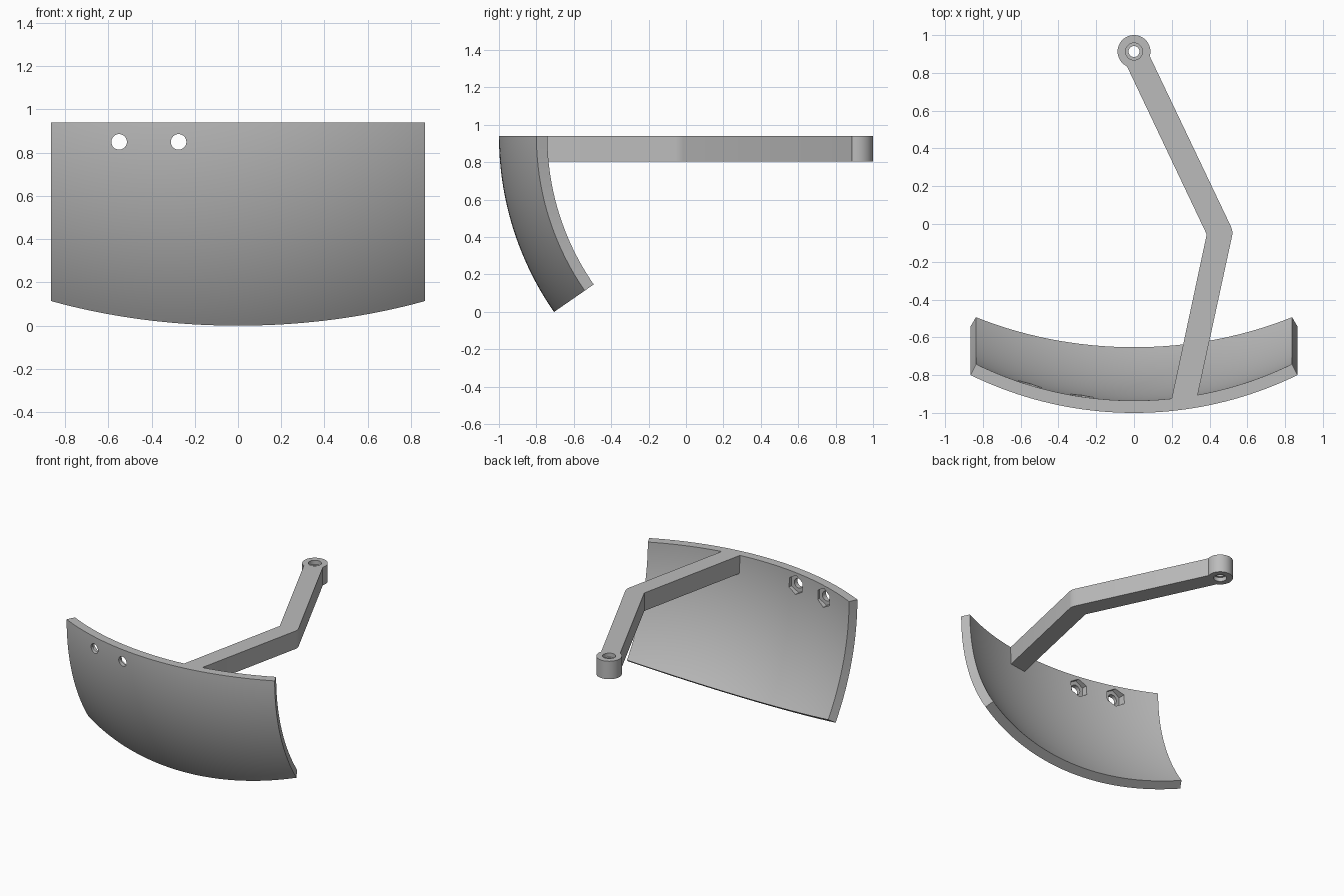
import bpy, bmesh
from math import sin, cos, radians, pi
from mathutils import Matrix, Vector

default = bpy.data.objects.get("Cube")
if default:
    bpy.data.objects.remove(default, do_unlink=True)

TOP = 0.94          # shared top plane
ARM_BOTTOM = 0.805

grey = bpy.data.materials.new("plain grey")
grey.use_nodes = True
colour = (0.5, 0.5, 0.5, 1)
grey.diffuse_color = colour
grey.node_tree.nodes["Principled BSDF"].inputs["Base Color"].default_value = colour


def make_object(name, bm):
    bmesh.ops.recalc_face_normals(bm, faces=bm.faces)
    mesh = bpy.data.meshes.new(name)
    bm.to_mesh(mesh)
    bm.free()
    mesh.materials.append(grey)
    obj = bpy.data.objects.new(name, mesh)
    bpy.context.collection.objects.link(obj)
    return obj


def cylinder(name, centre, radius, depth, sides, along_y=False):
    bm = bmesh.new()
    turn = Matrix.Rotation(pi / 2, 4, 'X') if along_y else Matrix()
    bmesh.ops.create_cone(bm, cap_ends=True, segments=sides, radius1=radius,
                          radius2=radius, depth=depth,
                          matrix=Matrix.Translation(centre) @ turn)
    return make_object(name, bm)


def combine(target, tool, operation):
    mod = target.modifiers.new(operation.lower(), 'BOOLEAN')
    mod.operation, mod.solver, mod.object = operation, 'EXACT', tool
    tool.hide_render = True
    bpy.context.view_layer.objects.active = target
    bpy.ops.object.modifier_apply(modifier=mod.name)
    bpy.data.objects.remove(tool, do_unlink=True)


def smooth(obj):
    bpy.ops.object.select_all(action='DESELECT')
    obj.select_set(True)
    bpy.context.view_layer.objects.active = obj
    bpy.ops.object.shade_smooth_by_angle(angle=radians(25))


# Curved shield: a thick horizontal arc swept down around a sideways axis
def arc(radius, steps=40, half_angle=radians(26.05), centre_y=0.97):
    angles = [half_angle * (2 * i / steps - 1) for i in range(steps + 1)]
    return [Vector((radius * sin(a), centre_y - radius * cos(a), TOP)) for a in angles]


bm = bmesh.new()
section = bm.faces.new([bm.verts.new(p) for p in arc(1.97) + arc(1.905)[::-1]])
swept = bmesh.ops.spin(bm, geom=[section], cent=(0, 0.65, TOP), axis=(1, 0, 0),
                       angle=radians(34.75), steps=32)
lowest = min(v.co.z for v in bm.verts)
if lowest > 0.5:    # sweep went upward: mirror it below the top plane
    for v in bm.verts:
        v.co.z = 2 * TOP - v.co.z
bmesh.ops.remove_doubles(bm, verts=bm.verts, dist=1e-5)
shield = make_object("shield", bm)

# Bolt holes with hexagonal nut pockets on the inside
for x, floor in ((-0.55, -0.885), (-0.275, -0.945)):
    combine(shield, cylinder("bolt_hole", (x, -0.9, 0.85), 0.036, 0.4, 32, True), 'DIFFERENCE')
    combine(shield, cylinder("nut_pocket", (x, floor + 0.1, 0.85), 0.07, 0.2, 6, True), 'DIFFERENCE')
smooth(shield)

# Bent arm from the shield to the pivot
outline = [(0.197, -0.935), (0.335, -0.915), (0.52, -0.06), (0.521, -0.04), (0.514, -0.015),
           (0.085, 0.885), (0.03, 0.93), (-0.035, 0.83), (0.385, -0.055)]
bm = bmesh.new()
base = bm.faces.new([bm.verts.new((x, y, ARM_BOTTOM)) for x, y in outline])
top = bmesh.ops.extrude_face_region(bm, geom=[base])["geom"]
bmesh.ops.translate(bm, vec=(0, 0, TOP - ARM_BOTTOM),
                    verts=[v for v in top if isinstance(v, bmesh.types.BMVert)])
arm = make_object("arm", bm)

# Round pivot end with a bore and a shallow counterbore at each face
pivot = Vector((0, 0.913, (TOP + ARM_BOTTOM) / 2))
combine(arm, cylinder("pivot_boss", pivot, 0.087, TOP - ARM_BOTTOM, 64), 'UNION')
combine(arm, cylinder("pivot_bore", pivot, 0.029, 0.4, 32), 'DIFFERENCE')
for z in (TOP, ARM_BOTTOM):
    combine(arm, cylinder("counterbore", (0, pivot.y, z), 0.045, 0.06, 32), 'DIFFERENCE')
smooth(arm)
